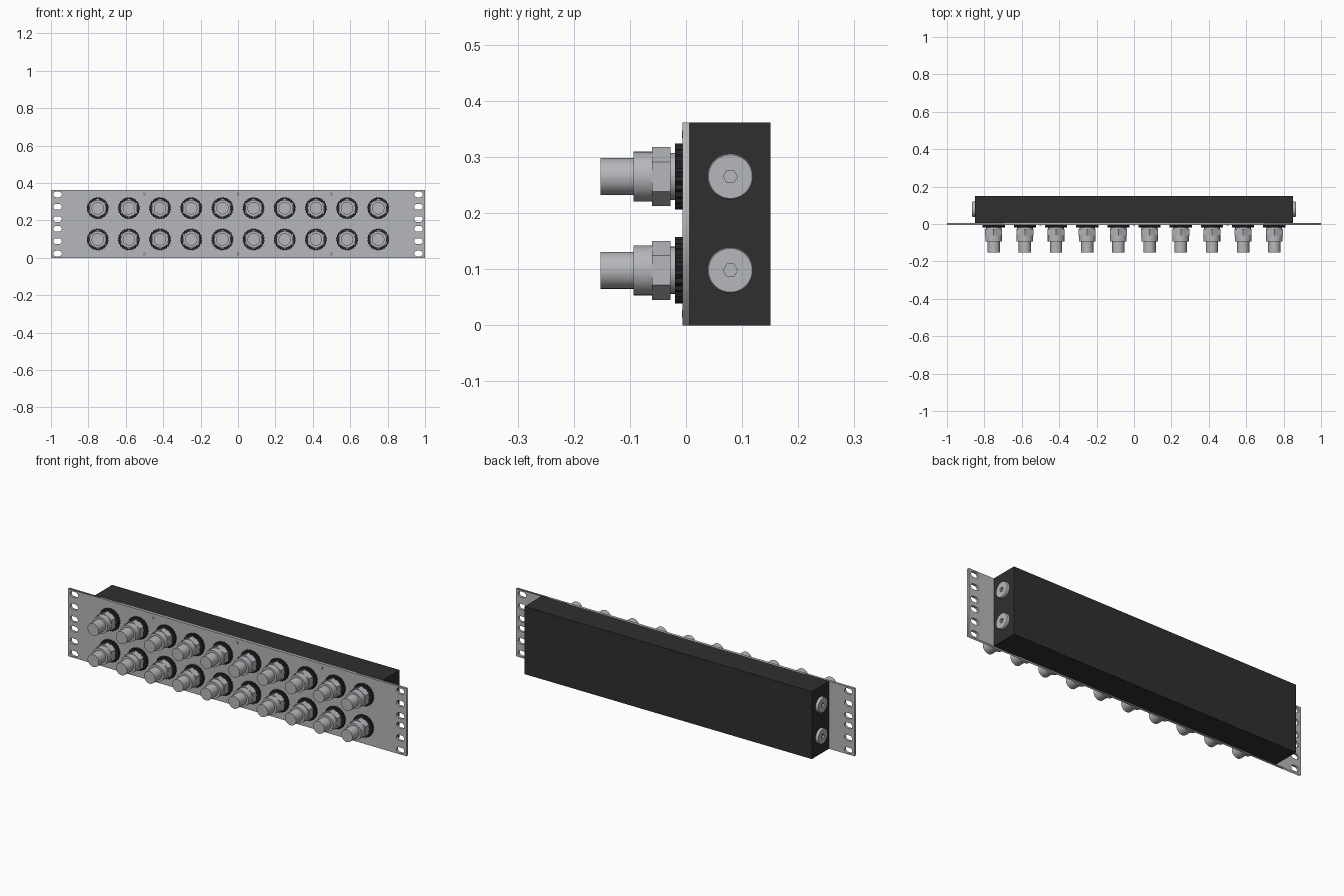
import bpy, bmesh
from math import sin, cos, tau, radians, pi

cube = bpy.data.objects.get("Cube")
if cube:
    bpy.data.objects.remove(cube, do_unlink=True)


def material(name, rgb):
    mat = bpy.data.materials.new(name)
    mat.use_nodes = True
    colour = (*rgb, 1)
    mat.diffuse_color = colour
    mat.node_tree.nodes["Principled BSDF"].inputs["Base Color"].default_value = colour
    return mat


metal = material("satin metal", (0.47, 0.475, 0.495))
black = material("black housing", (0.028, 0.028, 0.028))
rubber = material("black collar", (0.018, 0.018, 0.019))


def round_r(r, a):
    return r


def hex_r(r, a):
    return r * cos(pi / 6) / cos((a + pi / 6) % (pi / 3) - pi / 6)


def knurl_r(r, a):
    return r if round(a / tau * 48) % 2 else r * 0.93


def stack_mesh(name, sections, mat, n=36):
    """Closed solid from rings (height, radius, outline rule) along local z."""
    bm = bmesh.new()
    rings = []
    for h, r, rule in sections:
        angles = [i * tau / n for i in range(n)]
        rings.append([bm.verts.new((rule(r, a) * cos(a), rule(r, a) * sin(a), h))
                      for a in angles])
    for low, high in zip(rings, rings[1:]):
        for i in range(n):
            j = (i + 1) % n
            bm.faces.new((low[i], low[j], high[j], high[i]))
    bm.faces.new(rings[0][::-1])
    bm.faces.new(rings[-1])
    bmesh.ops.recalc_face_normals(bm, faces=bm.faces)
    mesh = bpy.data.meshes.new(name)
    bm.to_mesh(mesh)
    bm.free()
    mesh.materials.append(mat)
    return mesh


def place(name, mesh, location, rotation):
    obj = bpy.data.objects.new(name, mesh)
    obj.location, obj.rotation_euler = location, rotation
    bpy.context.collection.objects.link(obj)
    return obj


def smooth(obj):
    bpy.ops.object.select_all(action='DESELECT')
    obj.select_set(True)
    bpy.context.view_layer.objects.active = obj
    bpy.ops.object.shade_smooth_by_angle(angle=radians(25))


HEIGHT, MID = 0.361, 0.1805
FORWARD = (pi / 2, 0, 0)

# Front panel with rack mounting slots
curve = bpy.data.curves.new("front_panel", 'CURVE')
curve.dimensions, curve.fill_mode, curve.extrude = '2D', 'BOTH', 0.0065


def outline(points):
    spline = curve.splines.new('POLY')
    spline.points.add(len(points) - 1)
    for p, (x, y) in zip(spline.points, points):
        p.co = (x, y, 0, 1)
    spline.use_cyclic_u = True


outline([(-1, 0), (1, 0), (1, HEIGHT), (-1, HEIGHT)])
for side in (-1, 1):
    for dz in (-0.158, -0.092, -0.026, 0.026, 0.092, 0.158):
        slot = []
        for end in (1, -1):
            for k in range(9):
                a = -pi / 2 + k * pi / 8 + (0 if end > 0 else pi)
                slot.append((side * 0.965 + end * 0.008 + 0.015 * cos(a),
                             MID + dz + 0.015 * sin(a)))
        outline(slot)
curve.materials.append(metal)
panel = place("front_panel", curve, (0, 0, 0), FORWARD)
bpy.ops.object.select_all(action='DESELECT')
panel.select_set(True)
bpy.context.view_layer.objects.active = panel
bpy.ops.object.convert(target='MESH')

# Rear housing box
bpy.ops.mesh.primitive_cube_add(size=1, location=(0, 0.0785, MID))
box = bpy.context.object
box.name = "rear_housing"
box.scale = (1.7, 0.145, HEIGHT)
box.data.materials.append(black)

# Front couplings: knurled collar plus stepped metal body with hex nut
collar = stack_mesh("collar", [(0.006, 0.0595, knurl_r), (0.02, 0.0595, knurl_r)],
                    rubber, 48)
coupling = stack_mesh("coupling", [
    (0.015, 0.042, round_r), (0.028, 0.042, round_r),
    (0.028, 0.0525, hex_r), (0.061, 0.0525, hex_r),
    (0.061, 0.0445, round_r), (0.094, 0.0445, round_r),
    (0.094, 0.033, round_r), (0.152, 0.033, round_r)], metal)
rows = (0.098, 0.265)
for r, z in enumerate(rows):
    for c in range(10):
        x = (c - 4.5) / 6
        tag = f"{r + 1}_{c + 1}"
        place("collar_" + tag, collar, (x, 0, z), FORWARD)
        body = place("coupling_" + tag, coupling, (x, 0, z), FORWARD)
smooth(body)

# Side plugs with hex sockets
plug_mesh = stack_mesh("plug", [
    (-0.002, 0.041, round_r), (0.012, 0.041, round_r), (0.015, 0.039, round_r),
    (0.015, 0.0125, hex_r), (0.004, 0.0125, hex_r)], metal)
for side, label in ((1, "left"), (-1, "right")):
    for r, z in enumerate(rows):
        plug = place(f"{label}_plug_{r + 1}", plug_mesh,
                     (side * 0.85, 0.079, z), (0, side * pi / 2, 0))
smooth(plug)

# Small flush screws along the panel edges
screw = stack_mesh("panel_screw", [(0.006, 0.007, round_r), (0.0075, 0.006, round_r)],
                   metal, 12)
for x in (-0.5, 0, 0.5):
    for side, label in ((1, "top"), (-1, "bottom")):
        place(f"{label}_panel_screw", screw, (x, 0, MID + side * 0.16), FORWARD)
